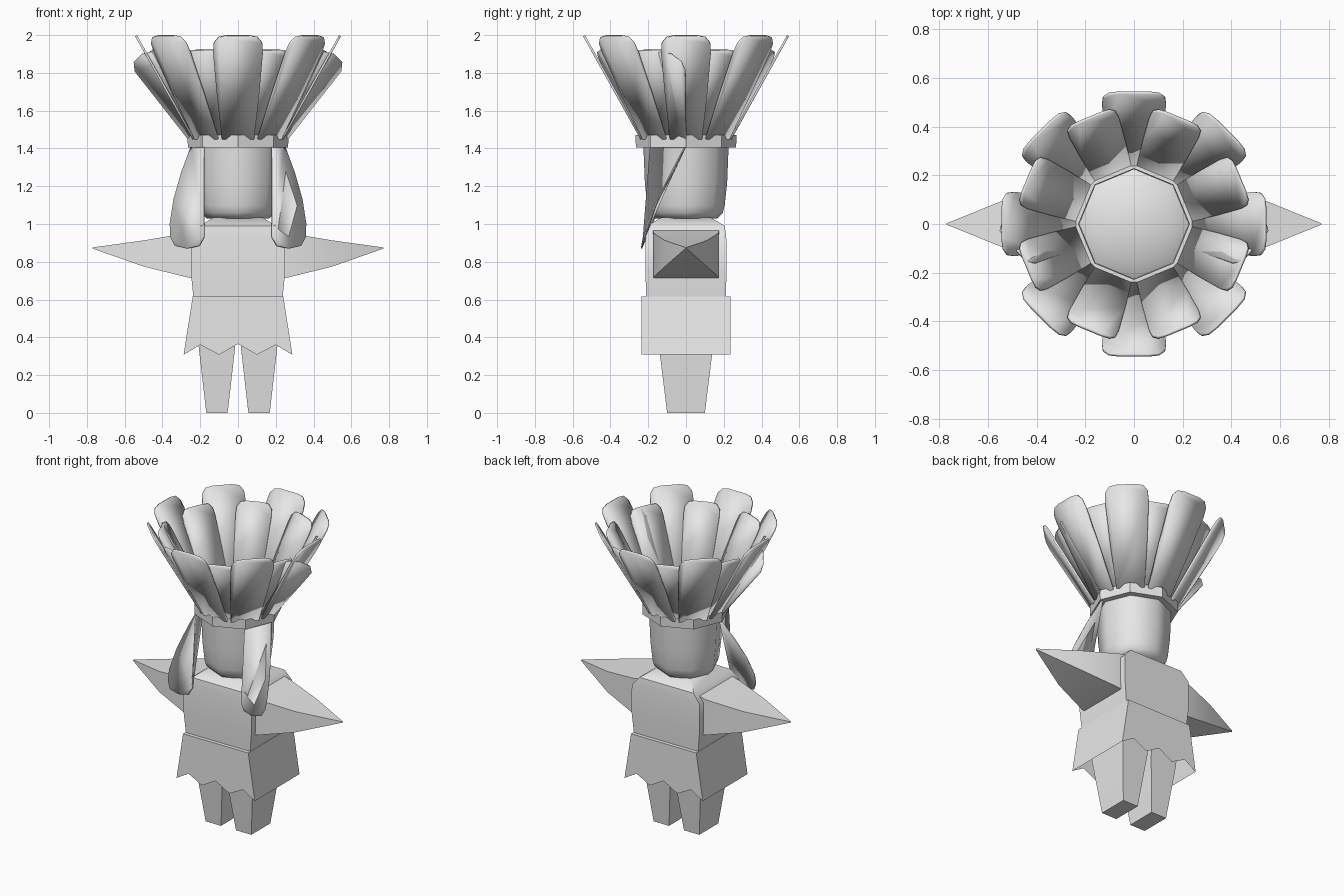
import bpy, bmesh, math
from mathutils import Vector, Matrix

if "Cube" in bpy.data.objects:
    bpy.data.objects.remove(bpy.data.objects["Cube"])

grey = bpy.data.materials.new("plain_grey")
grey.diffuse_color = (0.8, 0.8, 0.8, 1)
grey.use_nodes = True
grey.node_tree.nodes["Principled BSDF"].inputs["Base Color"].default_value = grey.diffuse_color


def make(name, bm, thick=0, angle=40):
    bmesh.ops.recalc_face_normals(bm, faces=bm.faces)
    me = bpy.data.meshes.new(name)
    bm.to_mesh(me)
    bm.free()
    me.materials.append(grey)
    ob = bpy.data.objects.new(name, me)
    bpy.context.collection.objects.link(ob)
    if thick:
        mod = ob.modifiers.new("thickness", 'SOLIDIFY')
        mod.thickness = thick
        mod.offset = 0
    bpy.ops.object.select_all(action='DESELECT')
    ob.select_set(True)
    bpy.context.view_layer.objects.active = ob
    bpy.ops.object.shade_smooth_by_angle(angle=math.radians(angle))
    return ob


def loft(name, rings, caps=True, closed=False, angle=40):
    """Bridge equal-length rings of points into a skin."""
    bm = bmesh.new()
    vs = [[bm.verts.new(p) for p in r] for r in rings]
    n = len(vs[0])
    pairs = list(zip(vs, vs[1:])) + ([(vs[-1], vs[0])] if closed else [])
    for a, b in pairs:
        for i in range(n):
            bm.faces.new((a[i], a[(i + 1) % n], b[(i + 1) % n], b[i]))
    if caps:
        bm.faces.new(vs[0])
        bm.faces.new(vs[-1])
    return make(name, bm, angle=angle)


def octagon(r, z):
    return [(r * math.cos(i * math.pi / 4), r * math.sin(i * math.pi / 4), z) for i in range(8)]


def rect(x0, x1, hy, z):
    return [(x0, -hy, z), (x1, -hy, z), (x1, hy, z), (x0, hy, z)]


def panel(name, pts, thick):
    bm = bmesh.new()
    bm.faces.new([bm.verts.new(p) for p in pts])
    return make(name, bm, thick)


# head and headband
loft("head", [octagon(r, z) for r, z in
              [(0.165, 1.03), (0.195, 1.06), (0.205, 1.1), (0.218, 1.22),
               (0.226, 1.42), (0.16, 1.46)]], angle=50)
loft("headband", [octagon(r, z) for r, z in
                  [(0.225, 1.405), (0.265, 1.405), (0.268, 1.47), (0.228, 1.47)]],
     caps=False, closed=True, angle=30)

# torso with sloped shoulders
loft("torso", [rect(-hx, hx, hy, z) for hx, hy, z in
               [(0.235, 0.21, 0.6), (0.25, 0.215, 0.75), (0.25, 0.213, 0.93),
                (0.2, 0.205, 0.99), (0.13, 0.13, 1.035)]])

# skirt with a zigzag hem at front and back
bm = bmesh.new()
N = 6
for s in (-1, 1):
    top = [bm.verts.new((-0.24 + 0.08 * i, s * 0.235, 0.615)) for i in range(N + 1)]
    hem = [(-0.288, 0.308), (-0.2, 0.36), (-0.1, 0.308), (0, 0.365),
           (0.1, 0.308), (0.2, 0.36), (0.288, 0.308)]
    low = [bm.verts.new((x, s * 0.235, z)) for x, z in hem]
    for i in range(N):
        bm.faces.new((top[i], top[i + 1], low[i + 1], low[i]))
    if s < 0:
        front = (top, low)
for k in (0, N):
    bm.faces.new((front[0][k], top[k], low[k], front[1][k]))
bm.faces.new(front[0] + top[::-1])
make("skirt", bm)

for side, s in (("left", -1), ("right", 1)):
    # tapered leg
    loft(side + "_leg", [rect(s * a, s * b, hy, z) for a, b, hy, z in
                         [(0.055, 0.168, 0.1, 0), (0.015, 0.208, 0.143, 0.35),
                          (0.005, 0.22, 0.17, 0.6)]])
    # spiked arm
    loft(side + "_arm", [[(s * x, -hy, z0), (s * x, hy, z0), (s * x, hy, z1), (s * x, -hy, z1)]
                         for x, hy, z0, z1 in
                         [(0.2, 0.175, 0.705, 0.97), (0.27, 0.172, 0.718, 0.952),
                          (0.5, 0.112, 0.775, 0.913), (0.77, 0.003, 0.87, 0.876)]], angle=60)
    # hanging flap at the side of the face
    panel(side + "_flap", [(s * x, y, z) for x, y, z in
                           [(0.18, -0.187, 1.42), (0.245, 0, 1.42), (0.3, -0.08, 1.27),
                            (0.34, -0.15, 1.13), (0.36, -0.205, 1.0), (0.357, -0.222, 0.93),
                            (0.335, -0.232, 0.885), (0.27, -0.236, 0.87), (0.205, -0.232, 0.885),
                            (0.18, -0.225, 0.93)]], 0.008)
    # twisted side feather
    panel(side + "_twisted_feather", [(s * x, y, z) for x, y, z in
                                      [(0.2, -0.09, 1.44), (0.255, 0, 1.44), (0.545, -0.004, 1.81),
                                       (0.55, -0.025, 1.86), (0.51, -0.08, 1.9),
                                       (0.44, -0.155, 1.915), (0.405, -0.16, 1.87)]], 0.008)


def feather(name, angle, base_r, base_z, tip_r, tip_z, half_base, half_tip):
    """Leaning feather: tapered blade with a rounded tip."""
    prof = [(0, half_base), (0.45, half_base + 0.6 * (half_tip - half_base)),
            (0.84, half_tip), (0.93, half_tip * 0.97), (0.985, half_tip * 0.78), (1, half_tip * 0.45)]
    outline = [(t, w) for t, w in prof] + [(t, -w) for t, w in reversed(prof)]
    rot = Matrix.Rotation(angle, 3, 'Z')
    panel(name, [rot @ Vector((base_r + t * (tip_r - base_r), w, base_z + t * (tip_z - base_z)))
                 for t, w in outline], 0.012)


# feather crown: tall outer ring and shorter inner ring
for i in range(8):
    a = i * math.pi / 4
    feather(f"outer_feather_{i}", a, 0.235, 1.45, 0.54, 1.997, 0.085, 0.132)
    feather(f"inner_feather_{i}", a + math.pi / 8, 0.222, 1.45, 0.473, 1.92, 0.08, 0.11)
